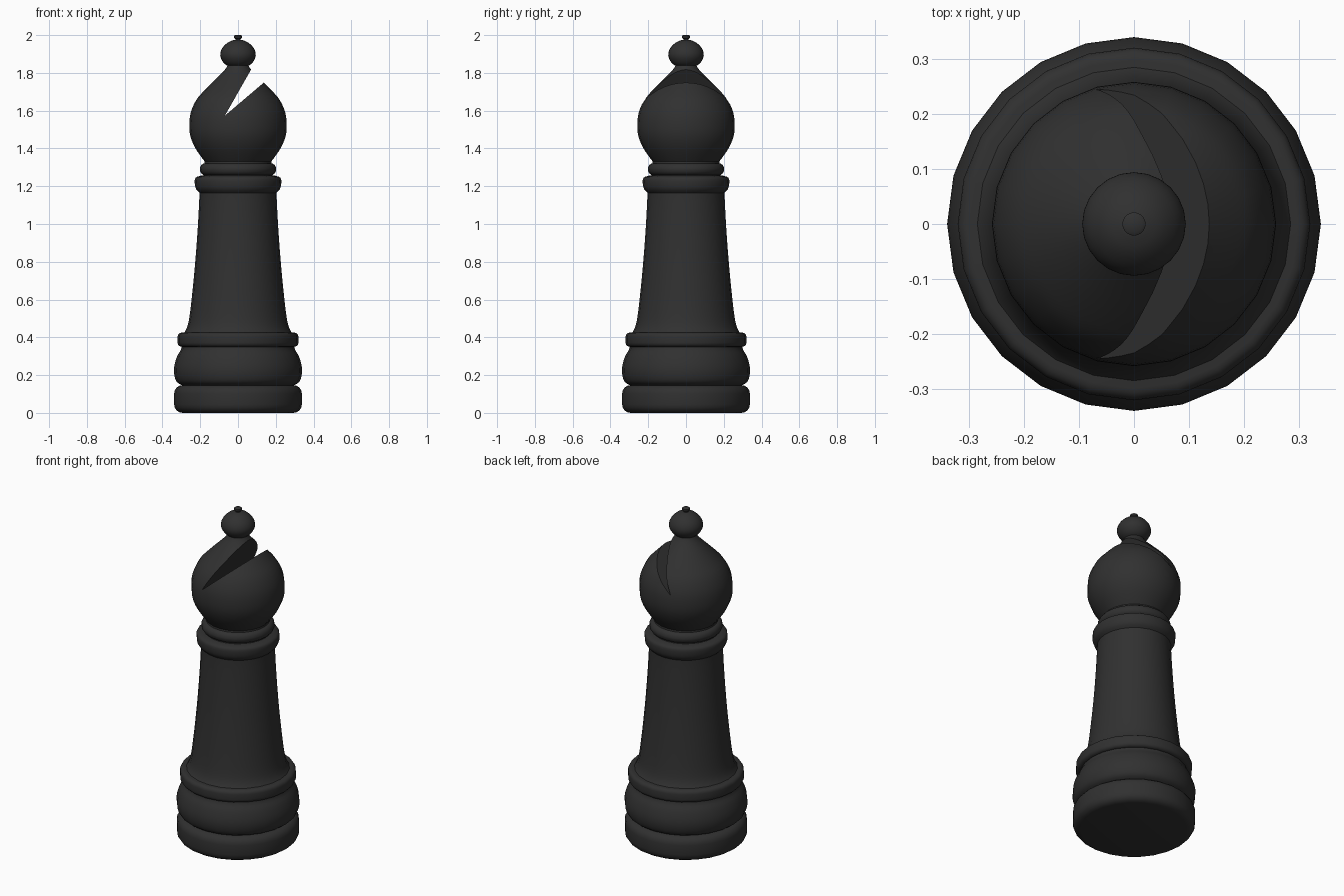
import bpy, bmesh, math

if "Cube" in bpy.data.objects:
    bpy.data.objects.remove(bpy.data.objects["Cube"])

SIDES = 24
mat = bpy.data.materials.new("black")
mat.diffuse_color = (0.03, 0.03, 0.03, 1)
mat.use_nodes = True
mat.node_tree.nodes["Principled BSDF"].inputs["Base Color"].default_value = mat.diffuse_color


def make(name, bm):
    bmesh.ops.recalc_face_normals(bm, faces=bm.faces)
    me = bpy.data.meshes.new(name)
    bm.to_mesh(me)
    bm.free()
    ob = bpy.data.objects.new(name, me)
    bpy.context.collection.objects.link(ob)
    me.materials.append(mat)
    return ob


def smooth(ob, angle=40):
    bpy.ops.object.select_all(action='DESELECT')
    ob.select_set(True)
    bpy.context.view_layer.objects.active = ob
    bpy.ops.object.shade_smooth_by_angle(angle=math.radians(angle))


def curve(pts, steps=3):
    """Catmull-Rom smoothing of a profile."""
    out = []
    for i in range(len(pts) - 1):
        p = [pts[max(i - 1, 0)], pts[i], pts[i + 1], pts[min(i + 2, len(pts) - 1)]]
        for s in range(steps):
            t = s / steps
            out.append(tuple(
                0.5 * (2 * b + (c - a) * t + (2 * a - 5 * b + 4 * c - d) * t**2
                       + (3 * b - a - 3 * c + d) * t**3) for a, b, c, d in zip(*p)))
    return out + [pts[-1]]


def lathe(name, profile):
    """Closed turned solid from (radius, z) points, flat caps."""
    bm = bmesh.new()
    rings = [[bm.verts.new((r * math.cos(2 * math.pi * i / SIDES),
                            r * math.sin(2 * math.pi * i / SIDES), z))
              for i in range(SIDES)] for r, z in profile]
    for a, b in zip(rings, rings[1:]):
        for i in range(SIDES):
            j = (i + 1) % SIDES
            bm.faces.new((a[i], a[j], b[j], b[i]))
    bm.faces.new(rings[0])
    bm.faces.new(rings[-1])
    ob = make(name, bm)
    smooth(ob)
    return ob


def disc(name, r, z0, z1, bevel):
    """Disc with a rounded rim."""
    h = min(bevel, (z1 - z0) / 2)
    arc = [(math.sin(a), math.cos(a)) for a in (math.pi / 8 * k for k in range(5))]
    low = [(r - bevel + bevel * s, z0 + h - h * c) for s, c in arc]
    high = [(r - bevel + bevel * s, z1 - h + h * c) for s, c in reversed(arc)]
    return lathe(name, low + high)


# Base mouldings
disc("foot", 0.338, 0.0, 0.147, 0.045)
lathe("base_bulge", curve([(0.295, 0.145), (0.325, 0.165), (0.338, 0.205), (0.337, 0.25),
                           (0.322, 0.3), (0.302, 0.335), (0.297, 0.36)]))
disc("base_ring", 0.32, 0.35, 0.425, 0.022)

# Tapered body
lathe("body", curve([(0.297, 0.41), (0.278, 0.435), (0.262, 0.48), (0.248, 0.58), (0.228, 0.78),
                     (0.213, 0.98), (0.204, 1.16), (0.207, 1.185)]))

# Collars
lathe("collar", curve([(0.204, 1.165), (0.222, 1.185), (0.229, 1.215), (0.225, 1.245),
                       (0.195, 1.256)]))
lathe("neck", [(0.185, 1.24), (0.175, 1.34)])
disc("upper_collar", 0.202, 1.258, 1.322, 0.03)

# Head with wedge-shaped slot
head = lathe("head", curve([(0.15, 1.30), (0.187, 1.345), (0.228, 1.405), (0.252, 1.465),
                            (0.258, 1.525), (0.250, 1.59), (0.222, 1.655), (0.180, 1.705),
                            (0.120, 1.765), (0.075, 1.81), (0.055, 1.84), (0.052, 1.86)]))
bm = bmesh.new()
wedge = [(-0.07, 1.573), (0.33, 1.913), (0.33, 2.2), (0.287, 2.2)]
a, b = [[bm.verts.new((x, y, z)) for x, z in wedge] for y in (-0.5, 0.5)]
bm.faces.new(a)
bm.faces.new(b)
for i in range(4):
    j = (i + 1) % 4
    bm.faces.new((a[i], a[j], b[j], b[i]))
cutter = make("slot_cutter", bm)
cutter.hide_render = True
mod = head.modifiers.new("slot", 'BOOLEAN')
mod.operation = 'DIFFERENCE'
mod.solver = 'EXACT'
mod.object = cutter
bpy.ops.object.select_all(action='DESELECT')
bpy.context.view_layer.objects.active = head
head.select_set(True)
bpy.ops.object.modifier_apply(modifier="slot")
bpy.data.objects.remove(cutter)
smooth(head, 35)

# Finial ball and tip
lathe("finial", curve([(0.045, 1.832), (0.075, 1.852), (0.094, 1.89), (0.084, 1.93),
                       (0.052, 1.962), (0.018, 1.975)]))
lathe("finial_tip", [(0.016, 1.96), (0.014, 1.98), (0.021, 1.986), (0.021, 1.996), (0.015, 2.0)])
